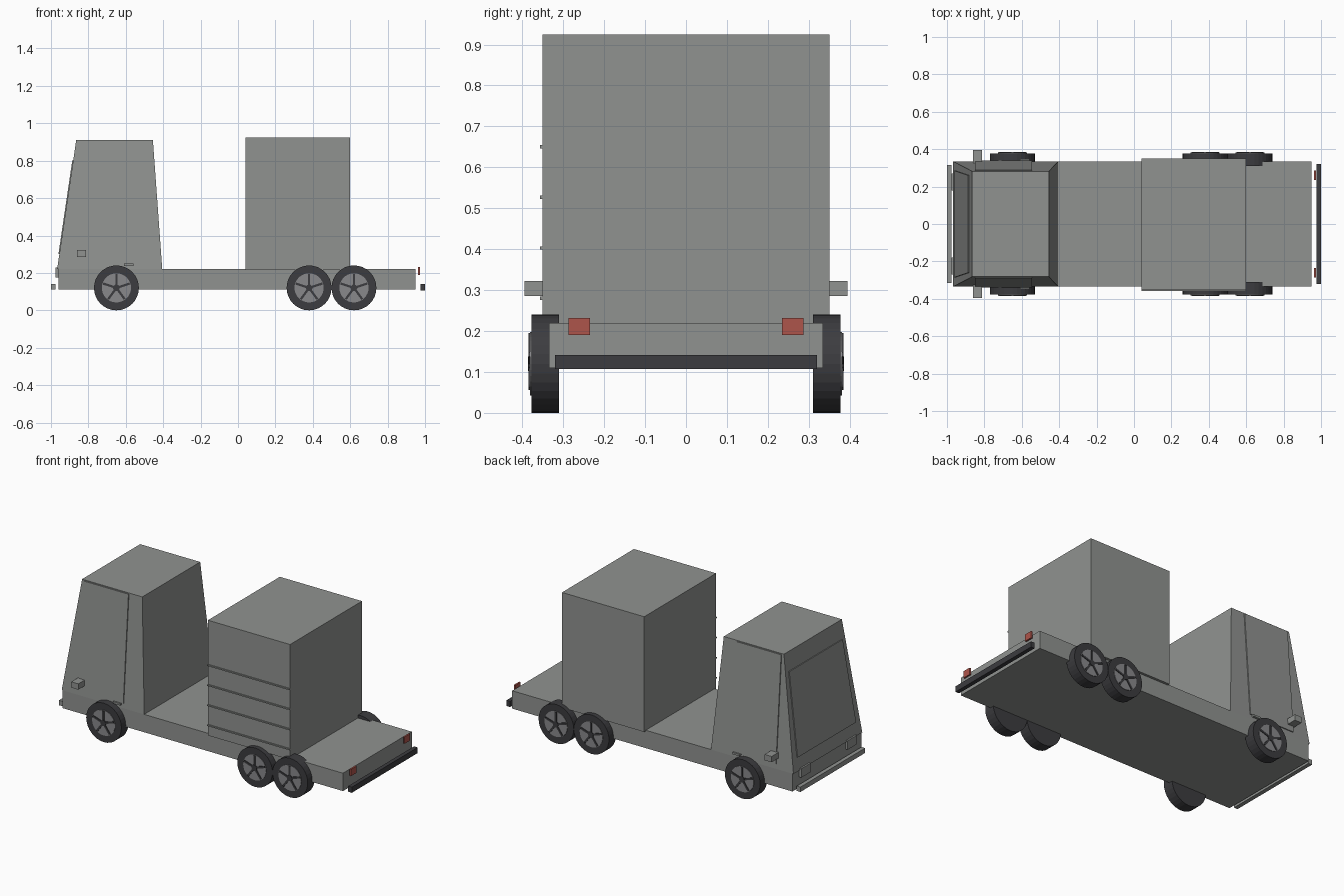
import bpy, bmesh, math
from mathutils import Vector

if "Cube" in bpy.data.objects:
    bpy.data.objects.remove(bpy.data.objects["Cube"])


def material(name, rgb):
    m = bpy.data.materials.new(name)
    m.diffuse_color = (*rgb, 1)
    m.use_nodes = True
    m.node_tree.nodes["Principled BSDF"].inputs["Base Color"].default_value = m.diffuse_color
    return m


GREY = material("body grey", (0.28, 0.29, 0.28))
DARK = material("rubber black", (0.045, 0.045, 0.05))
RIM = material("rim grey", (0.25, 0.25, 0.26))
RED = material("tail light red", (0.42, 0.09, 0.07))


def finish(name, bm, mat):
    bmesh.ops.recalc_face_normals(bm, faces=bm.faces)
    me = bpy.data.meshes.new(name)
    bm.to_mesh(me)
    bm.free()
    me.materials.append(mat)
    ob = bpy.data.objects.new(name, me)
    bpy.context.collection.objects.link(ob)
    return ob


def hexa(name, low, high, mat):
    """Solid between two matching four-point loops."""
    bm = bmesh.new()
    a = [bm.verts.new(p) for p in low]
    b = [bm.verts.new(p) for p in high]
    bm.faces.new(a)
    bm.faces.new(b)
    for i in range(4):
        j = (i + 1) % 4
        bm.faces.new((a[i], a[j], b[j], b[i]))
    return finish(name, bm, mat)


def rect(x0, x1, y0, y1, z):
    return [(x0, y0, z), (x1, y0, z), (x1, y1, z), (x0, y1, z)]


def box(name, x0, x1, y0, y1, z0, z1, mat):
    return hexa(name, rect(x0, x1, y0, y1, z0), rect(x0, x1, y0, y1, z1), mat)


def cab_y(z):
    return 0.335 - 0.053 * (z - 0.22) / 0.69


def cab_x(z):
    return -0.967 + 0.102 * (z - 0.22) / 0.69


# Chassis, tapered cab and cargo box
box("chassis", -0.96, 0.95, -0.335, 0.335, 0.11, 0.22, GREY)
hexa("cab", rect(-0.967, -0.405, -0.335, 0.335, 0.22),
     rect(-0.865, -0.455, -0.282, 0.282, 0.91), GREY)
box("cargo_box", 0.04, 0.60, -0.35, 0.35, 0.215, 0.925, GREY)

# Ribs on one side of the cargo box
for z in (0.28, 0.403, 0.527, 0.65):
    box("cargo_rib", 0.04, 0.60, -0.357, -0.345, z - 0.004, z + 0.004, GREY)

# Windscreen plate on the sloping cab front
wind = [(cab_x(z), y, z) for z, y in
        ((0.30, -0.285), (0.30, 0.285), (0.80, 0.26), (0.80, -0.26))]
hexa("windscreen", wind, [(x - 0.005, y, z) for x, y, z in wind], GREY)

# Bumpers
box("front_bumper", -1.0, -0.975, -0.315, 0.315, 0.11, 0.14, GREY)
box("rear_bumper", 0.975, 1.0, -0.32, 0.32, 0.107, 0.142, DARK)

for s in (-1, 1):
    # Door plate, handle, mirror and lights on each side
    door = [(x, s * cab_y(z), z) for x, z in
            ((-0.85, 0.25), (-0.545, 0.25), (-0.545, 0.905), (-0.85, 0.905))]
    hexa("door", door, [(x, y + s * 0.006, z) for x, y, z in door], GREY)
    box("door_handle", -0.61, -0.56, s * 0.328, s * 0.348, 0.238, 0.25, GREY)
    box("mirror", -0.86, -0.812, s * 0.325, s * 0.395, 0.286, 0.322, GREY)
    box("headlight", -0.976, -0.955, s * 0.18, s * 0.27, 0.175, 0.23, GREY)
    box("tail_light", 0.962, 0.972, s * 0.235, s * 0.287, 0.19, 0.232, RED)


def turned(name, profile, cx, s, mat, n=32):
    """Closed surface turned about the axle; profile holds (radius, y)."""
    bm = bmesh.new()
    rings = []
    for r, y in profile:
        rings.append([bm.verts.new((cx + r * math.cos(2 * math.pi * i / n), s * y,
                                    0.12 + r * math.sin(2 * math.pi * i / n)))
                      for i in range(n)])
    for a, b in zip(rings, rings[1:]):
        for i in range(n):
            j = (i + 1) % n
            bm.faces.new((a[i], a[j], b[j], b[i]))
    bm.faces.new(rings[0])
    bm.faces.new(rings[-1])
    return finish(name, bm, mat)


# Wheels: tyre, rim disc, five spokes and a hub cap
for cx in (-0.65, 0.38, 0.62):
    for s in (-1, 1):
        turned("tyre", [(0.12, 0.31), (0.12, 0.378)], cx, s, DARK)
        turned("rim", [(0.078, 0.37), (0.078, 0.381)], cx, s, RIM)
        turned("hub_cap", [(0.018, 0.375), (0.018, 0.386)], cx, s, DARK, 16)
        for k in range(5):
            a = math.pi / 2 + k * math.tau / 5
            d = Vector((math.cos(a), 0, math.sin(a)))
            w = Vector((-d.z, 0, d.x)) * 0.006
            c = Vector((cx, s * 0.375, 0.12))
            low = [c + d * 0.01 - w, c + d * 0.075 - w,
                   c + d * 0.075 + w, c + d * 0.01 + w]
            hexa("spoke", low, [p + Vector((0, s * 0.010, 0)) for p in low], DARK)
